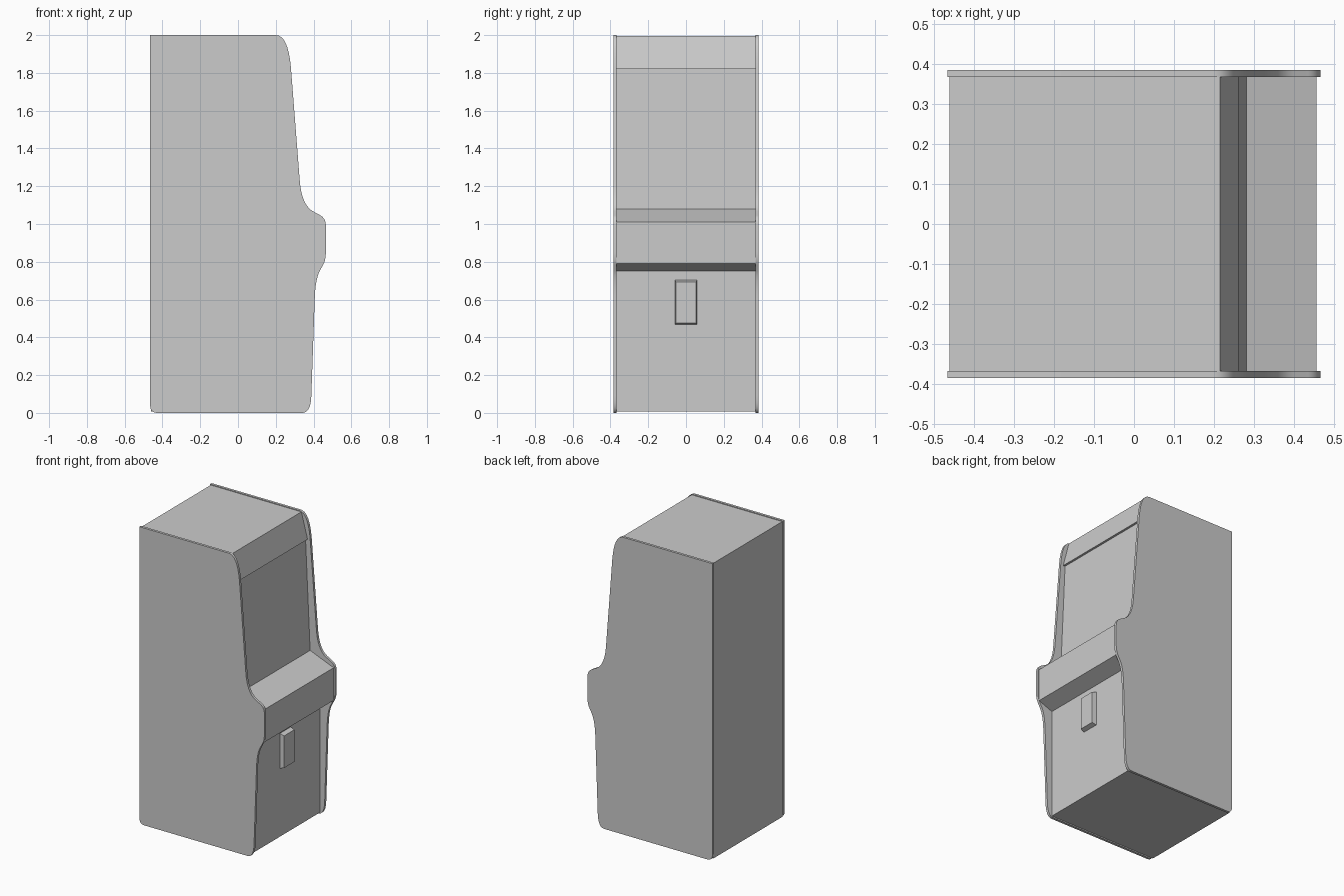
import bpy
import bmesh
from math import radians
from mathutils import Vector

cube = bpy.data.objects.get("Cube")
if cube:
    bpy.data.objects.remove(cube, do_unlink=True)

GREY = (0.6, 0.6, 0.6, 1.0)
grey = bpy.data.materials.new("plain_grey")
grey.use_nodes = True
grey.diffuse_color = GREY
grey.node_tree.nodes["Principled BSDF"].inputs["Base Color"].default_value = GREY


def finish(name, bm):
    """Turn a bmesh into a named grey object."""
    bmesh.ops.recalc_face_normals(bm, faces=bm.faces)
    mesh = bpy.data.meshes.new(name)
    bm.to_mesh(mesh)
    bm.free()
    mesh.materials.append(grey)
    obj = bpy.data.objects.new(name, mesh)
    bpy.context.collection.objects.link(obj)
    return obj


def extrude_profile(name, points, y0, y1):
    """Extrude an x-z outline from y0 to y1."""
    bm = bmesh.new()
    face = bm.faces.new([bm.verts.new((x, y0, z)) for x, z in points])
    result = bmesh.ops.extrude_face_region(bm, geom=[face])
    moved = [v for v in result["geom"] if isinstance(v, bmesh.types.BMVert)]
    bmesh.ops.translate(bm, verts=moved, vec=(0, y1 - y0, 0))
    return finish(name, bm)


def rounded(corners, steps=8):
    """Round each corner (x, z, length before, length after) with a curve."""
    points = []
    for i, (x, z, before, after) in enumerate(corners):
        c = Vector((x, z))
        if before == 0:
            points.append(c)
            continue
        prev = Vector(corners[i - 1][:2])
        nxt = Vector(corners[(i + 1) % len(corners)][:2])
        a = c + (prev - c).normalized() * before
        b = c + (nxt - c).normalized() * after
        for s in range(steps + 1):
            t = s / steps
            points.append(a * (1 - t) ** 2 + c * 2 * t * (1 - t) + b * t * t)
    return points


HALF = 0.367    # half the width between the side panels
OUTER = 0.384   # half the full width

# Curved side panels
outline = rounded([
    (-0.465, 0, 0.04, 0.04),
    (0.385, 0, 0.045, 0.09),
    (0.41, 0.71, 0.1, 0.05),
    (0.465, 0.81, 0.03, 0.04),
    (0.465, 1.03, 0.04, 0.035),
    (0.337, 1.10, 0.07, 0.13),
    (0.28, 1.83, 0, 0),
    (0.264, 2.0, 0.165, 0.065),
    (-0.465, 2.0, 0, 0),
])
for name, side in (("left_side_panel", 1), ("right_side_panel", -1)):
    panel = extrude_profile(name, outline, side * HALF, side * OUTER)
    bpy.ops.object.select_all(action="DESELECT")
    panel.select_set(True)
    bpy.context.view_layer.objects.active = panel
    bpy.ops.object.shade_smooth_by_angle(angle=radians(35))

# Cabinet body with screen, control deck and lower front
extrude_profile("cabinet_body", [
    (-0.46, 0.008), (0.352, 0.008), (0.352, 0.75), (0.455, 0.79),
    (0.455, 1.01), (0.28, 1.08), (0.246, 1.82), (0.2, 1.995), (-0.46, 1.995),
], -HALF, HALF)

# Sloping header plate above the screen
extrude_profile("header_plate", [
    (0.2, 1.995), (0.246, 1.822), (0.261, 1.822), (0.215, 1.995),
], -HALF, HALF)

# Tapered coin box on the lower front
bm = bmesh.new()
bmesh.ops.create_cube(bm, size=1)
for v in bm.verts:
    front = v.co.x > 0
    v.co.x = 0.382 if front else 0.345
    v.co.y *= 0.108 if front else 0.118
    v.co.z = 0.585 + v.co.z * (0.216 if front else 0.24)
finish("coin_box", bm)
